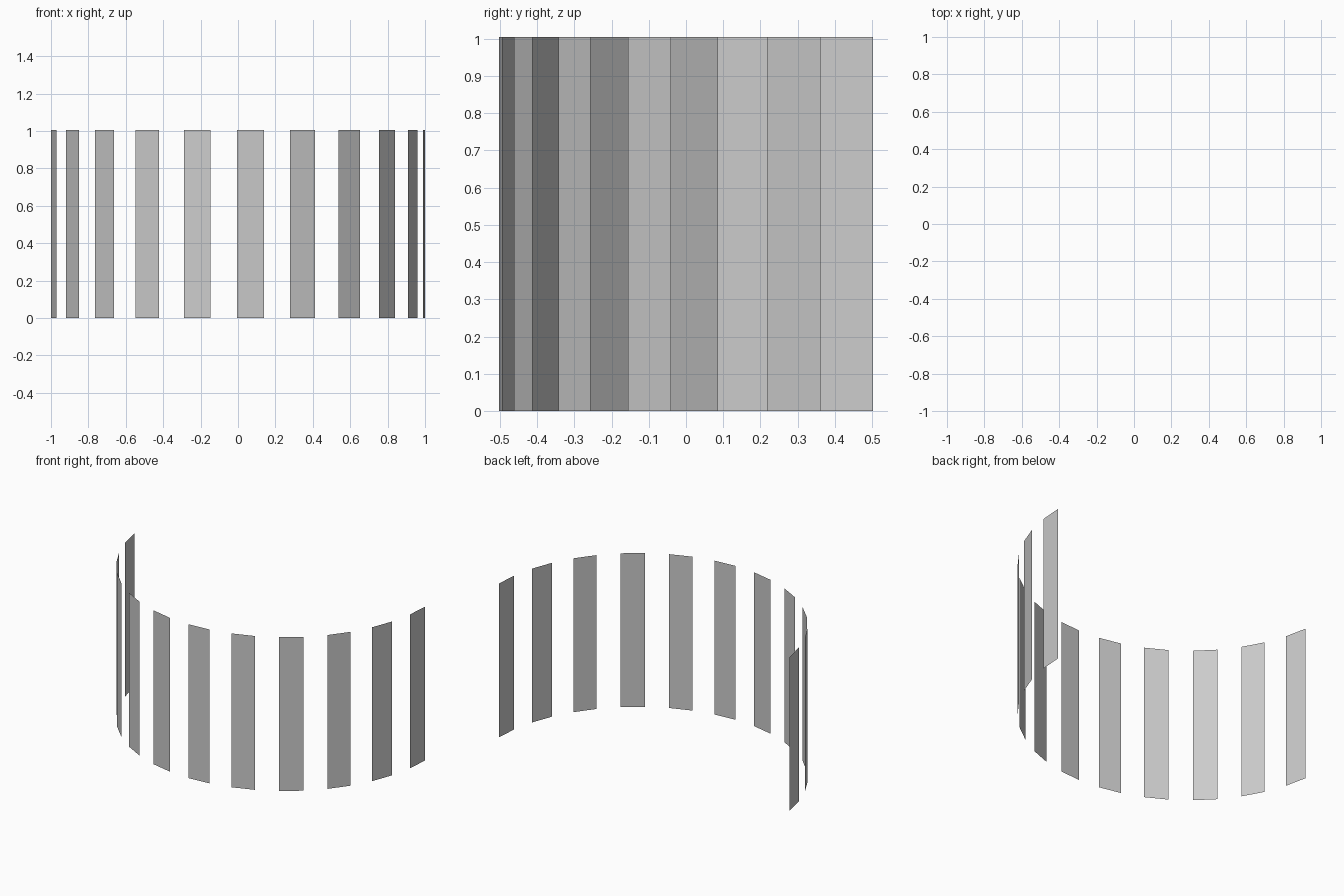
import bpy, math

if "Cube" in bpy.data.objects:
    bpy.data.objects.remove(bpy.data.objects["Cube"])

STEP = math.pi / 22                       # one slat or one gap
SPAN = 1 + math.cos(STEP)                 # raw width: right end at 90 deg, left end one step short
R = 2 / SPAN                              # radius (and height) for a 2 unit width
CX = 1 - R                                # arc centre
CY = R / 2


def rim(i, z):
    a = math.pi / 2 - i * STEP
    return (CX + R * math.sin(a), CY - R * math.cos(a), z)


# Eleven flat, zero-thickness slats: every other facet of a half cylinder
for n in range(11):
    i = 2 * n
    verts = [rim(i + 1, 0), rim(i, 0), rim(i, R), rim(i + 1, R)]
    mesh = bpy.data.meshes.new("slat")
    mesh.from_pydata(verts, [], [(0, 1, 2, 3)])
    slat = bpy.data.objects.new(f"slat_{n + 1}", mesh)
    bpy.context.collection.objects.link(slat)
